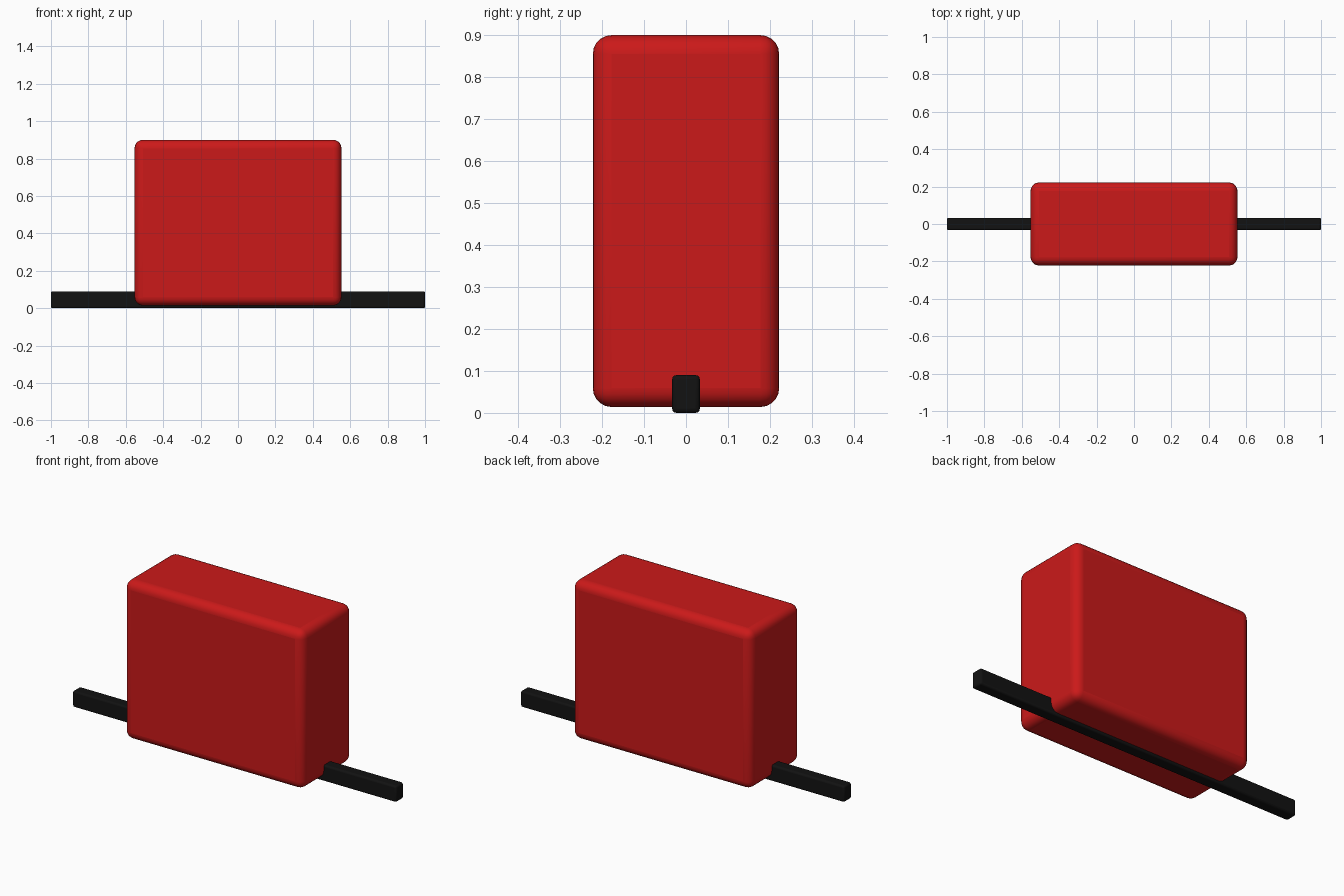
import bpy
import math

if "Cube" in bpy.data.objects:
    bpy.data.objects.remove(bpy.data.objects["Cube"])


def material(name, color):
    mat = bpy.data.materials.new(name)
    mat.diffuse_color = color
    mat.use_nodes = True
    mat.node_tree.nodes["Principled BSDF"].inputs["Base Color"].default_value = mat.diffuse_color
    return mat


def rounded_box(name, size, z_center, radius, segments, mat):
    bpy.ops.mesh.primitive_cube_add(size=1, location=(0, 0, z_center))
    obj = bpy.context.object
    obj.name = name
    obj.scale = size
    bpy.ops.object.transform_apply(location=False, rotation=False, scale=True)
    bevel = obj.modifiers.new("rounded_edges", 'BEVEL')
    bevel.width = radius
    bevel.segments = segments
    bevel.limit_method = 'NONE'
    obj.data.materials.append(mat)
    bpy.ops.object.shade_smooth_by_angle(angle=math.radians(35))
    return obj


red = material("red", (0.6, 0.01, 0.01, 1))
black = material("black", (0.006, 0.006, 0.006, 1))

# Upright padded block
rounded_box("body_block", (1.106, 0.444, 0.886), 0.457, 0.045, 5, red)

# Long rail running through the bottom of the block
rounded_box("base_rail", (2.0, 0.066, 0.09), 0.045, 0.01, 3, black)
